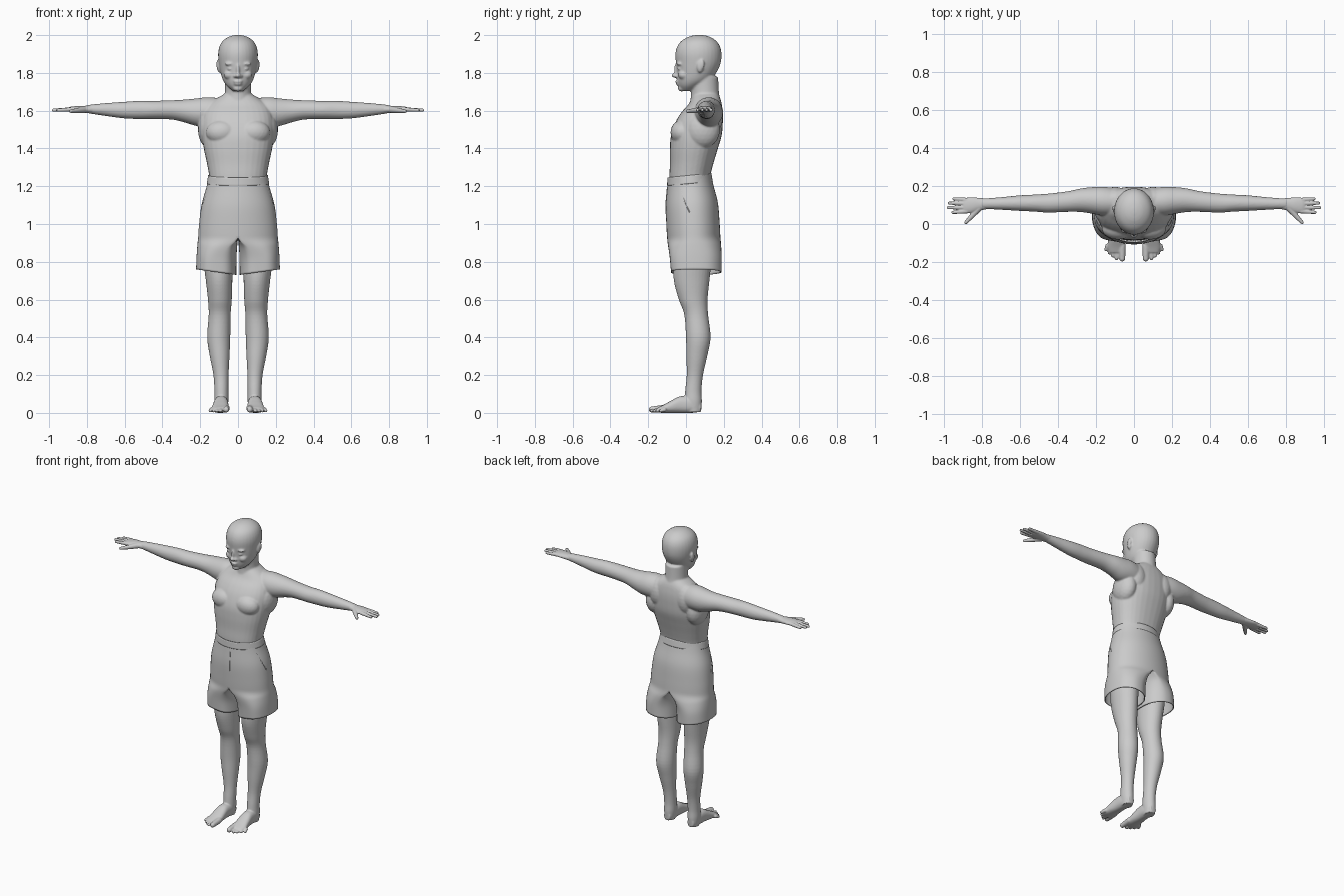
import bpy, bmesh, math
from mathutils import Vector, Matrix

cube = bpy.data.objects.get("Cube")
if cube:
    bpy.data.objects.remove(cube, do_unlink=True)

# One plain grey for skin and cloth
grey = bpy.data.materials.new("plain grey")
grey.use_nodes = True
grey.diffuse_color = (0.6, 0.6, 0.6, 1)
grey.node_tree.nodes["Principled BSDF"].inputs["Base Color"].default_value = grey.diffuse_color
SIDES = (("left", 1), ("right", -1))


def smooth_rows(rows, steps=5):
    """Catmull-Rom interpolation through rows of numbers."""
    out = []
    for i in range(len(rows) - 1):
        a, b = rows[max(i - 1, 0)], rows[i]
        c, d = rows[i + 1], rows[min(i + 2, len(rows) - 1)]
        for k in range(steps):
            t = k / steps
            out.append([q + t * (r - p) / 2 + t * t * (2 * p - 5 * q + 4 * r - s) / 2
                        + t ** 3 * (3 * q - p - 3 * r + s) / 2
                        for p, q, r, s in zip(a, b, c, d)])
    return out + [list(rows[-1])]


def skin_rings(bm, rings, cap=True):
    loops = [[bm.verts.new(p) for p in ring] for ring in rings]
    for low, high in zip(loops, loops[1:]):
        for j in range(len(low)):
            bm.faces.new((low[j - 1], low[j], high[j], high[j - 1]))
    if cap:
        bm.faces.new(loops[0])
        bm.faces.new(loops[-1])


def loft(bm, axis, rows, side=1, power=2.0, cap=True, n=32):
    """Rows are: position on axis, two centre values, two radii."""
    rings = []
    for t, a, b, ra, rb in smooth_rows(rows):
        ring = []
        for j in range(n):
            ang = math.tau * j / n
            c, s = math.cos(ang), math.sin(ang)
            u = a + ra * math.copysign(abs(c) ** (2 / power), c)
            v = b + rb * math.copysign(abs(s) ** (2 / power), s)
            x, y, z = {"X": (t, u, v), "Y": (u, t, v), "Z": (u, v, t)}[axis]
            ring.append((x * side, y, z))
        rings.append(ring)
    skin_rings(bm, rings, cap)


def ball(bm, centre, radii, side=1):
    m = Matrix.Translation((centre[0] * side, centre[1], centre[2])) @ Matrix.Diagonal((*radii, 1))
    bmesh.ops.create_icosphere(bm, subdivisions=3, radius=1, matrix=m)


def digit(bm, start, end, r1, r2, side):
    """Finger or toe: tapered rod with round ends."""
    p, q = (Vector((v[0] * side, v[1], v[2])) for v in (start, end))
    d = q - p
    m = Matrix.Translation((p + q) / 2) @ d.to_track_quat("Z", "Y").to_matrix().to_4x4()
    bmesh.ops.create_cone(bm, cap_ends=True, segments=16, radius1=r1, radius2=r2,
                          depth=d.length, matrix=m)
    ball(bm, p, (r1,) * 3)
    ball(bm, q, (r2,) * 3)


def finish(bm, name, voxel=0, passes=0):
    bmesh.ops.recalc_face_normals(bm, faces=bm.faces)
    for f in bm.faces:
        f.smooth = True
    mesh = bpy.data.meshes.new(name)
    bm.to_mesh(mesh)
    bm.free()
    mesh.materials.append(grey)
    ob = bpy.data.objects.new(name, mesh)
    bpy.context.collection.objects.link(ob)
    if voxel:
        rm = ob.modifiers.new("blend", "REMESH")
        rm.mode, rm.voxel_size, rm.use_smooth_shade = "VOXEL", voxel, True
        sm = ob.modifiers.new("soften", "SMOOTH")
        sm.factor, sm.iterations = 0.5, passes
    return ob


# Upper body: torso, neck, head and arms blended together
bm = bmesh.new()
loft(bm, "Z", [(1.18, 0, .02, .148, .105), (1.25, 0, .02, .152, .108), (1.32, 0, .03, .164, .115),
               (1.4, 0, .042, .181, .127), (1.47, 0, .055, .19, .134), (1.54, 0, .07, .19, .125),
               (1.59, 0, .085, .18, .11), (1.63, 0, .1, .16, .09), (1.66, 0, .105, .12, .078),
               (1.69, 0, .105, .07, .065)], power=2.3)
loft(bm, "Z", [(1.6, 0, .1, .09, .085), (1.66, 0, .102, .076, .078), (1.7, 0, .1, .069, .074),
               (1.78, 0, .095, .068, .075)])
loft(bm, "Z", [(1.705, 0, .01, .028, .035), (1.73, 0, .022, .058, .06), (1.76, 0, .042, .079, .088),
               (1.8, 0, .056, .092, .104), (1.85, 0, .065, .101, .118), (1.9, 0, .066, .105, .122),
               (1.94, 0, .067, .098, .113), (1.97, 0, .068, .08, .091), (1.992, 0, .07, .047, .054),
               (2.001, 0, .07, .012, .015)])
# Nose, lips and chin
ball(bm, (0, -.058, 1.786), (.015, .019, .012))
ball(bm, (0, -.049, 1.815), (.009, .016, .036))
ball(bm, (0, -.045, 1.755), (.024, .012, .007))
ball(bm, (0, -.041, 1.741), (.021, .012, .007))
ball(bm, (0, -.023, 1.718), (.026, .02, .017))
for label, s in SIDES:
    ball(bm, (.015, -.05, 1.783), (.009, .011, .009), s)  # nostril
    ball(bm, (.04, -.033, 1.848), (.03, .017, .010), s)  # brow
    ball(bm, (.039, -.032, 1.822), (.018, .013, .010), s)  # eyelid
    ball(bm, (.045, -.012, 1.79), (.031, .03, .026), s)  # cheek
    ball(bm, (.1, .075, 1.835), (.012, .018, .034), s)  # ear
    ball(bm, (.107, .086, 1.845), (.008, .011, .026), s)  # ear rim
    ball(bm, (.085, -.022, 1.485), (.085, .06, .065), s)  # chest muscle
    ball(bm, (.15, .09, 1.5), (.062, .09, .1), s)  # side of the back
    ball(bm, (.1, .13, 1.57), (.07, .066, .1), s)  # shoulder blade
    loft(bm, "X", [(.08, .115, 1.585, .07, .08), (.16, .12, 1.592, .076, .079),
                   (.22, .124, 1.592, .07, .073), (.28, .125, 1.598, .062, .061),
                   (.35, .118, 1.604, .054, .051), (.45, .11, 1.604, .05, .048),
                   (.52, .11, 1.604, .045, .048), (.6, .11, 1.603, .041, .044),
                   (.7, .108, 1.606, .033, .034), (.78, .107, 1.608, .028, .024),
                   (.81, .106, 1.608, .027, .018)], s)
finish(bm, "upper_body", .0055, 5)

for label, s in SIDES:
    # Hand: palm, four fingers and thumb
    bm = bmesh.new()
    loft(bm, "X", [(.765, .107, 1.607, .027, .023), (.81, .104, 1.607, .033, .019),
                   (.85, .1, 1.608, .041, .017), (.885, .097, 1.607, .041, .014),
                   (.9, .097, 1.606, .035, .01)], s)
    for base, tip, reach in ((.067, .061, .953), (.087, .086, .977), (.108, .11, .972), (.127, .133, .948)):
        digit(bm, (.88, base, 1.607), (reach, tip, 1.603), .0115, .0085, s)
    digit(bm, (.815, .085, 1.605), (.855, .04, 1.6), .018, .013, s)
    digit(bm, (.855, .04, 1.6), (.885, .008, 1.597), .013, .009, s)
    finish(bm, label + "_hand", .0035, 3)

    # Leg and foot
    bm = bmesh.new()
    loft(bm, "Z", [(.95, .105, .035, .085, .1), (.8, .105, .033, .077, .1), (.7, .1, .03, .07, .094),
                   (.6, .096, .038, .063, .076), (.52, .097, .054, .058, .063),
                   (.4, .102, .065, .061, .065), (.3, .097, .057, .052, .055),
                   (.2, .09, .047, .04, .043), (.12, .088, .039, .037, .043),
                   (.06, .088, .038, .037, .046), (.004, .088, .04, .03, .04)], s)
    ball(bm, (.095, .025, .53), (.034, .028, .045), s)
    loft(bm, "Y", [(.08, .088, .03, .022, .024), (.03, .088, .042, .035, .042),
                   (-.03, .09, .044, .038, .044), (-.08, .092, .032, .043, .032),
                   (-.12, .094, .021, .046, .021), (-.15, .092, .015, .04, .013)], s, power=2.4)
    for k, tip in enumerate((-.182, -.182, -.168, -.152, -.135)):
        r = .009 if k else .016
        x = .074 + .0165 * k if k else .062
        digit(bm, (x, -.115, r + .008), (x + .002 * k, tip, r + .002), r + .003, r, s)
    finish(bm, label + "_leg", .0045, 3)

# Shorts: half a shell, splitting into a leg tube, then mirrored
# Rows are: height, half width, centre in y, half depth, roundness of the leg tube
SHORTS = [(.745, .222, .052, .134, 1), (.82, .219, .049, .137, .95), (.88, .215, .045, .14, .6),
          (.93, .211, .041, .141, 0), (1, .206, .037, .141, 0), (1.1, .193, .031, .138, 0),
          (1.19, .168, .023, .123, 0), (1.252, .155, .019, .113, 0)]


def lean(z, y):
    return z + .2 * (z - .75) * y


bm = bmesh.new()
rings = []
for z, w, yc, depth, tube in smooth_rows(SHORTS):
    tube = min(max(tube, 0), 1)
    ring = []
    for j in range(48):
        ang = math.tau * (j + .5) / 48
        c, sn = math.cos(ang), math.sin(ang)
        part = (1 - tube) * max(c, 0) + tube * (.52 + .48 * math.copysign(abs(c) ** .8, c))
        fold = 1 + .02 * tube * math.sin(5 * ang)
        y = yc + depth * fold * math.copysign(abs(sn) ** .9, sn)
        ring.append((w * part, y, lean(z, y) - .03 * tube * (.5 - part)))
    rings.append(ring)
skin_rings(bm, rings, cap=False)
inner = [f for f in bm.faces if all(v.co.x < .0005 for v in f.verts)]
bmesh.ops.delete(bm, geom=inner, context="FACES")
shorts = finish(bm, "shorts")
mirror = shorts.modifiers.new("mirror", "MIRROR")
mirror.merge_threshold = .002
shell = shorts.modifiers.new("cloth", "SOLIDIFY")
shell.thickness, shell.offset = .006, -1

# Waistband
bm = bmesh.new()
loft(bm, "Z", [(1.212, 0, .021, .165, .121), (1.256, 0, .018, .158, .116)], cap=False, n=64)
for v in bm.verts:
    v.co.z = lean(v.co.z, v.co.y)
band = finish(bm, "waistband")
shell = band.modifiers.new("cloth", "SOLIDIFY")
shell.thickness, shell.offset = .006, -1


def seam(name, points):
    curve = bpy.data.curves.new(name, "CURVE")
    curve.dimensions, curve.bevel_depth, curve.bevel_resolution = "3D", .0025, 1
    sp = curve.splines.new("POLY")
    sp.points.add(len(points) - 1)
    for pt, co in zip(sp.points, points):
        pt.co = (*co, 1)
    curve.materials.append(grey)
    bpy.context.collection.objects.link(bpy.data.objects.new(name, curve))


# Pocket edges and fly seam lying on the cloth
upper = [r for r in smooth_rows(SHORTS) if 1.04 < r[0] < 1.21]
for label, s in SIDES:
    path = []
    for z, w, yc, depth, tube in upper:
        y = -.03 + .06 * ((1.21 - z) / .17) ** 1.5
        path.append((s * w * math.sqrt(1 - ((y - yc) / depth) ** 2), y, lean(z, y)))
    seam(label + "_pocket_edge", path)
seam("fly_seam", [(.012, r[2] - r[3], lean(r[0], r[2] - r[3])) for r in upper])
